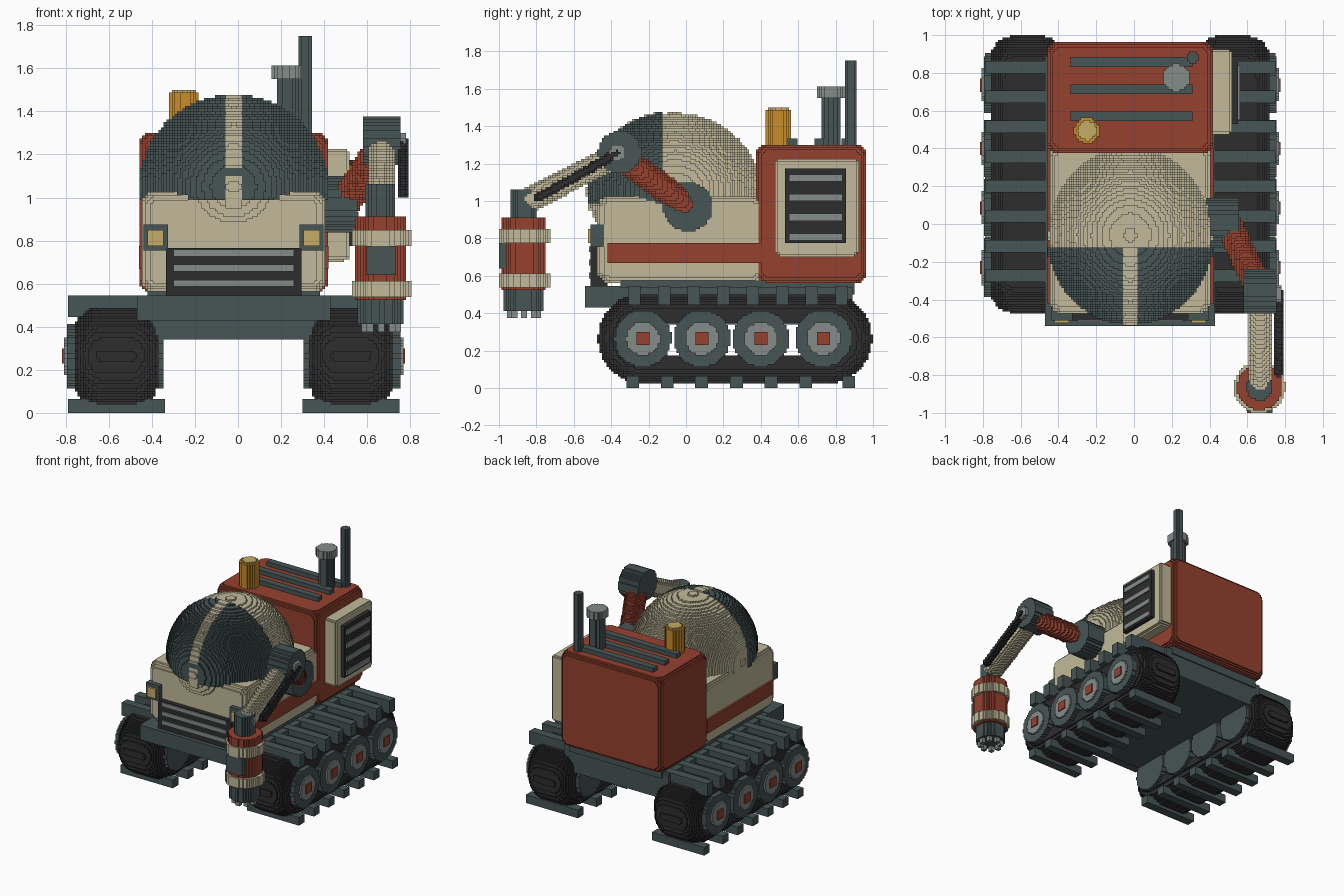
import bpy, bmesh, math
from math import hypot, floor, ceil

V = 0.0125      # size of one stepped block
X0 = -0.02      # centre line of the vehicle; all x below are relative to it

if "Cube" in bpy.data.objects:
    bpy.data.objects.remove(bpy.data.objects["Cube"])


def material(name, rgb):
    lin = [((c / 255 + 0.055) / 1.055) ** 2.4 for c in rgb] + [1]
    m = bpy.data.materials.new(name)
    m.use_nodes = True
    m.diffuse_color = lin
    bsdf = m.node_tree.nodes["Principled BSDF"]
    bsdf.inputs["Base Color"].default_value = lin
    bsdf.inputs["Roughness"].default_value = 0.8
    return m


CREAM = material("cream", (194, 186, 155))
RED = material("rust_red", (149, 65, 46))
SLATE = material("slate", (71, 85, 86))
DARK = material("black_rubber", (45, 45, 45))
SILVER = material("silver", (132, 140, 136))
AMBER = material("amber", (200, 140, 42))
YELLOW = material("lamp_yellow", (197, 173, 102))


def finish(name, bm, mat, mirror):
    me = bpy.data.meshes.new(name)
    bm.to_mesh(me)
    bm.free()
    me.materials.append(mat)
    ob = bpy.data.objects.new(name, me)
    ob.location.x = X0
    bpy.context.collection.objects.link(ob)
    if mirror:
        ob.modifiers.new("Mirror", 'MIRROR').use_mirror_merge = False
    return ob


def boxes(name, mat, items, mirror=False):
    """Plain boxes, each given as (x0, x1, y0, y1, z0, z1)."""
    bm = bmesh.new()
    for b in items:
        for v in bmesh.ops.create_cube(bm, size=1)["verts"]:
            v.co = [b[2 * k] + (b[2 * k + 1] - b[2 * k]) * (v.co[k] + 0.5) for k in range(3)]
    return finish(name, bm, mat, mirror)


# Solid shapes: each returns (low corner, high corner, inside test)
def ellipsoid(c, r, keep=lambda x, y, z: True):
    lo, hi = [c[k] - r[k] for k in range(3)], [c[k] + r[k] for k in range(3)]
    return lo, hi, lambda x, y, z: (((x - c[0]) / r[0]) ** 2 + ((y - c[1]) / r[1]) ** 2
                                    + ((z - c[2]) / r[2]) ** 2 <= 1 and keep(x, y, z))


def cylinder(axis, c, r, a, b):
    """c holds the two coordinates across the axis, a..b the span along it."""
    lo, hi = [c[0] - r, c[1] - r], [c[0] + r, c[1] + r]
    lo.insert(axis, a)
    hi.insert(axis, b)
    u, w = [k for k in range(3) if k != axis]
    return lo, hi, lambda *p: hypot(p[u] - c[0], p[w] - c[1]) <= r


def round_box(x0, x1, y0, y1, z0, z1, r):
    def inside(x, y, z):
        dx = max(x0 + r - x, x - x1 + r, 0)
        dy = max(y0 + r - y, y - y1 + r, 0)
        dz = max(z0 + r - z, z - z1 + r, 0)
        return dx * dx + dy * dy + dz * dz <= r * r
    return (x0, y0, z0), (x1, y1, z1), inside


def capsule(p, q, r):
    d = [q[k] - p[k] for k in range(3)]
    n = sum(k * k for k in d)

    def inside(*s):
        t = min(1, max(0, sum((s[k] - p[k]) * d[k] for k in range(3)) / n))
        return sum((s[k] - p[k] - d[k] * t) ** 2 for k in range(3)) <= r * r
    return [min(p[k], q[k]) - r for k in range(3)], [max(p[k], q[k]) + r for k in range(3)], inside


def track_loop(xc, hw, y0, y1, zc, r, hole, rr):
    def inside(x, y, z):
        d = hypot(y - min(max(y, y0), y1), z - zc)
        return d >= hole and hypot(max(abs(x - xc) - hw + rr, 0), max(d - r + rr, 0)) <= rr
    return (xc - hw, y0 - r, zc - r), (xc + hw, y1 + r, zc + r), inside


def stepped(name, mat, shapes, mirror=False):
    """Turn solid shapes into a stepped block surface with merged flat faces."""
    cells = set()
    for lo, hi, inside in shapes:
        rng = [range(floor(lo[k] / V + 0.5), ceil(hi[k] / V - 0.5)) for k in range(3)]
        cells.update((i, j, k) for i in rng[0] for j in rng[1] for k in rng[2]
                     if inside((i + .5) * V, (j + .5) * V, (k + .5) * V))
    bm = bmesh.new()
    verts = {}
    for axis in range(3):
        u, w = (axis + 1) % 3, (axis + 2) % 3
        for sign in (-1, 1):
            layers = {}
            for c in cells:
                n = list(c)
                n[axis] += sign
                if tuple(n) not in cells:
                    layers.setdefault(c[axis], set()).add((c[u], c[w]))
            for level, free in layers.items():
                for a, b in sorted(free):
                    if (a, b) not in free:
                        continue
                    a2, b2 = a + 1, b + 1
                    while (a, b2) in free:
                        b2 += 1
                    while all((a2, t) in free for t in range(b, b2)):
                        a2 += 1
                    free.difference_update([(s, t) for s in range(a, a2) for t in range(b, b2)])
                    quad = []
                    for s, t in ((a, b), (a2, b), (a2, b2), (a, b2))[::sign]:
                        p = [0, 0, 0]
                        p[axis], p[u], p[w] = level + (sign > 0), s, t
                        p = tuple(p)
                        if p not in verts:
                            verts[p] = bm.verts.new([q * V for q in p])
                        quad.append(verts[p])
                    try:
                        bm.faces.new(quad)
                    except ValueError:
                        pass
    return finish(name, bm, mat, mirror)


# Tracks and wheels, mirrored
WHEEL_Y = (-0.23, 0.085, 0.40, 0.735)
AXLE = 0.265
stepped("track_belts", DARK, [track_loop(0.545, 0.195, -0.23, 0.755, AXLE, 0.24, 0.09, 0.12)], True)
stepped("wheels", SLATE, [cylinder(0, (y, AXLE), 0.152, 0.325, 0.77) for y in WHEEL_Y], True)
stepped("wheel_hubs", SILVER, [cylinder(0, (y, AXLE), 0.09, 0.70, 0.79) for y in WHEEL_Y], True)
boxes("hub_caps", RED, [(0.75, 0.796, y - .035, y + .035, AXLE - .035, AXLE + .035) for y in WHEEL_Y], True)
boxes("upper_treads", SLATE, [(0.40, 0.77, y - .033, y + .033, 0.445, 0.545)
                              for y in [-0.275 + 0.158 * i for i in range(8)]], True)
boxes("lower_treads", SLATE, [(0.32, 0.77, y - .034, y + .034, 0, 0.064)
                              for y in (-0.285, -0.10, 0.083, 0.27, 0.455, 0.64, 0.87)], True)

# Chassis and bumper
boxes("chassis", SLATE, [(-0.45, 0.45, -0.36, 0.89, 0.34, 0.54), (-0.40, 0.40, -0.35, 0.90, 0.50, 0.575)])
boxes("front_bumper", SLATE, [(-0.45, 0.45, -0.54, -0.35, 0.43, 0.545)])

# Cab, domed roof and windscreen
C, R = (0, -0.06, 1.05), (0.432, 0.46, 0.42)
R2 = [r + 0.0125 for r in R]
stepped("cab_body", CREAM, [round_box(-0.43, 0.43, -0.475, 0.42, 0.56, 1.03, 0.07)])
stepped("cab_dome", CREAM, [ellipsoid(C, R)])
stepped("windscreen", SLATE, [ellipsoid(C, R2, lambda x, y, z: y < -0.125 and z > 0.99
                                        and (abs(x) > 0.037 or 1.10 < z < 1.14))])
stepped("windscreen_divider", CREAM, [ellipsoid(C, R2, lambda x, y, z: y < -0.125 and z > 0.95
                                                and abs(x) < 0.037 and not 1.10 < z < 1.14)])
boxes("side_stripe", RED, [(-0.44, 0.44, -0.42, 0.40, 0.668, 0.775)])

# Front grille and headlights
boxes("front_grille", DARK, [(-0.315, 0.315, -0.51, -0.42, 0.53, 0.765)])
boxes("grille_bars", SILVER, [(-0.28, 0.28, -0.518, -0.50, z - .016, z + .016) for z in (0.602, 0.672, 0.742)])
boxes("headlight_housings", SLATE, [(0.305, 0.418, -0.51, -0.40, 0.755, 0.875)], True)
stepped("headlight_lenses", YELLOW, [round_box(0.32, 0.405, -0.53, -0.49, 0.77, 0.852, 0.018)], True)

# Engine housing with roof louvres
stepped("engine_housing", RED, [round_box(-0.437, 0.437, 0.375, 0.963, 0.563, 1.30, 0.055)])
boxes("roof_louvres", SLATE, [(-0.315, 0.33, y - .026, y + .026, 1.27, 1.333) for y in (0.57, 0.713, 0.857)])

# Side vent panel
stepped("vent_panel", CREAM, [round_box(0.40, 0.54, 0.475, 0.925, 0.705, 1.23, 0.035)])
boxes("vent_grille", DARK, [(0.50, 0.57, 0.53, 0.855, 0.775, 1.175)])
boxes("vent_bars", SILVER, [(0.56, 0.58, 0.55, 0.838, z - .019, z + .019) for z in (0.807, 0.913, 1.018, 1.122)])

# Exhaust, antenna and beacon
stepped("exhaust_pipe", SLATE, [cylinder(2, (0.245, 0.775), 0.05, 1.28, 1.55)])
stepped("exhaust_cap", SILVER, [cylinder(2, (0.245, 0.775), 0.071, 1.545, 1.615)])
stepped("antenna", SLATE, [cylinder(2, (0.331, 0.881), 0.034, 1.28, 1.755)])
stepped("beacon", AMBER, [cylinder(2, (-0.23, 0.494), 0.068, 1.29, 1.485)])
stepped("beacon_cap", YELLOW, [cylinder(2, (-0.23, 0.494), 0.052, 1.47, 1.495)])

# Arm on the left side: shoulder, upper arm, elbow, forearm and piston
stepped("arm_shoulder", SLATE, [cylinder(0, (0.01, 0.97), 0.132, 0.40, 0.57)])
stepped("upper_arm", RED, [capsule((0.52, 0.0, 0.98), (0.68, -0.34, 1.23), 0.072)])
stepped("arm_elbow", SLATE, [cylinder(0, (-0.355, 1.26), 0.115, 0.60, 0.775)])
stepped("elbow_pin", SILVER, [cylinder(0, (-0.365, 1.26), 0.046, 0.75, 0.80)])
stepped("forearm", CREAM, [capsule((0.685, -0.38, 1.24), (0.685, -0.83, 1.01), 0.066)])
stepped("arm_piston", DARK, [capsule((0.785, -0.37, 1.255), (0.785, -0.785, 1.02), 0.026)])

# Drill head hanging from the forearm
DX, DY = 0.685, -0.865
D = (DX, DY)
stepped("drill_neck", SLATE, [cylinder(2, D, 0.07, 0.90, 1.06)])
stepped("drill_barrel", RED, [cylinder(2, D, 0.12, 0.53, 0.915)])
stepped("drill_bands", CREAM, [cylinder(2, D, 0.136, 0.775, 0.845), cylinder(2, D, 0.136, 0.54, 0.615)])
boxes("drill_front_plate", SLATE, [(DX - .068, DX + .068, -1.0, -0.93, 0.64, 0.775)])
stepped("drill_bit", SLATE, [cylinder(2, D, 0.105, 0.415, 0.54)])
boxes("drill_teeth", SILVER, [(x - .016, x + .016, y - .016, y + .016, 0.375, 0.43)
                              for x, y in [(DX + .075 * math.cos(a * math.pi / 4),
                                            DY + .075 * math.sin(a * math.pi / 4)) for a in range(8)]])
